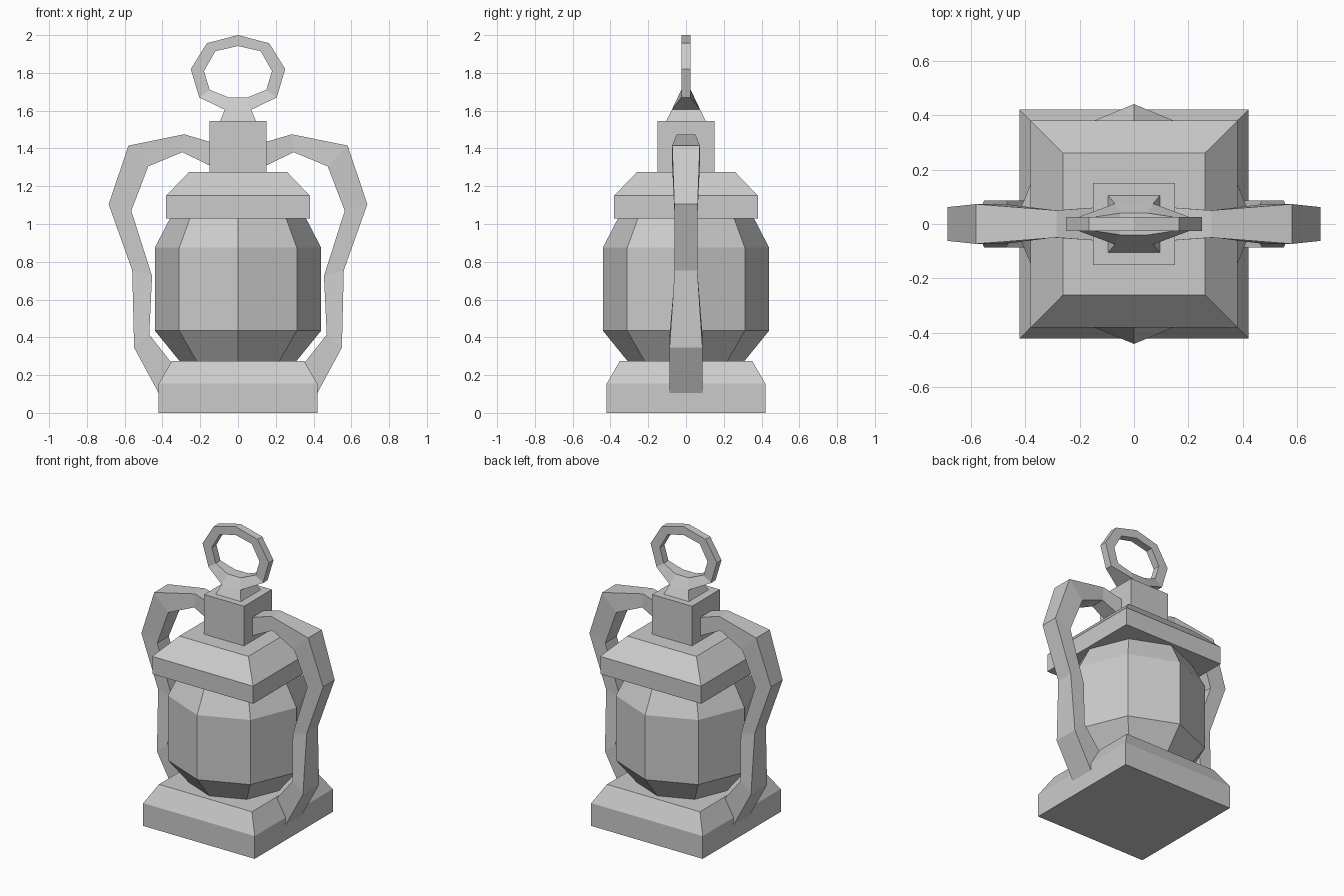
import bpy, bmesh, math

if "Cube" in bpy.data.objects:
    bpy.data.objects.remove(bpy.data.objects["Cube"])


def loft(name, sections, loop=False):
    """Skin equal-sized closed sections; cap the ends unless looped."""
    bm = bmesh.new()
    rows = [[bm.verts.new(p) for p in s] for s in sections]
    n = len(rows[0])
    pairs = list(zip(rows, rows[1:]))
    if loop:
        pairs.append((rows[-1], rows[0]))
    else:
        bm.faces.new(rows[0])
        bm.faces.new(rows[-1])
    for a, b in pairs:
        for i in range(n):
            j = (i + 1) % n
            bm.faces.new((a[i], a[j], b[j], b[i]))
    bmesh.ops.recalc_face_normals(bm, faces=bm.faces)
    mesh = bpy.data.meshes.new(name)
    bm.to_mesh(mesh)
    bm.free()
    ob = bpy.data.objects.new(name, mesh)
    bpy.context.collection.objects.link(ob)
    return ob


def rect(hx, hy, z):
    return [(-hx, -hy, z), (hx, -hy, z), (hx, hy, z), (-hx, hy, z)]


def octagon(r, z):
    return [(r * math.cos(i * math.pi / 4), r * math.sin(i * math.pi / 4), z)
            for i in range(8)]


def band(ox, oz, oy, ix, iz, iy):
    """Cross-section from an outer and an inner profile point with half depths."""
    return [(ox, -oy, oz), (ox, oy, oz), (ix, iy, iz), (ix, -iy, iz)]


# Square body parts
loft("base", [rect(h, h, z) for h, z in ((.42, 0), (.42, .155), (.35, .275))])
loft("cap", [rect(h, h, z) for h, z in ((.38, 1.03), (.38, 1.15), (.26, 1.275))])
loft("chimney", [rect(.15, .15, 1.275), rect(.15, .15, 1.545)])

# Faceted lantern globe
loft("globe", [octagon(r, z) for r, z in
               ((.31, .275), (.44, .435), (.44, .875), (.36, 1.03))])

# Neck under the hanging ring
loft("ring_neck", [rect(.095, .105, 1.545), rect(.07, .075, 1.605),
                   rect(.05, .04, 1.67)])

# Nine-sided hanging ring, flaring in depth where it meets the neck
half = [(.165, 1.957, .025, .12, 1.915, .025),
        (.25, 1.82, .025, .18, 1.81, .025),
        (.205, 1.67, .025, .15, 1.71, .025),
        (.07, 1.605, .075, .05, 1.67, .04)]
ring = [(0, 2.0, .025, 0, 1.942, .025)] + half
ring += [(-p[0], p[1], p[2], -p[3], p[4], p[5]) for p in reversed(half)]
loft("hanging_ring", [band(*p) for p in ring], loop=True)

# Side handles
path = [(.15, 1.435, .06, .15, 1.31, .06),
        (.285, 1.475, .05, .295, 1.38, .05),
        (.58, 1.415, .073, .475, 1.305, .073),
        (.685, 1.105, .062, .565, 1.07, .062),
        (.56, .755, .06, .455, .725, .06),
        (.55, .345, .087, .47, .415, .087),
        (.42, .105, .087, .34, .25, .087)]
for side, s in (("right", 1), ("left", -1)):
    loft(side + "_handle",
         [band(s * ox, oz, oy, s * ix, iz, iy) for ox, oz, oy, ix, iz, iy in path])
